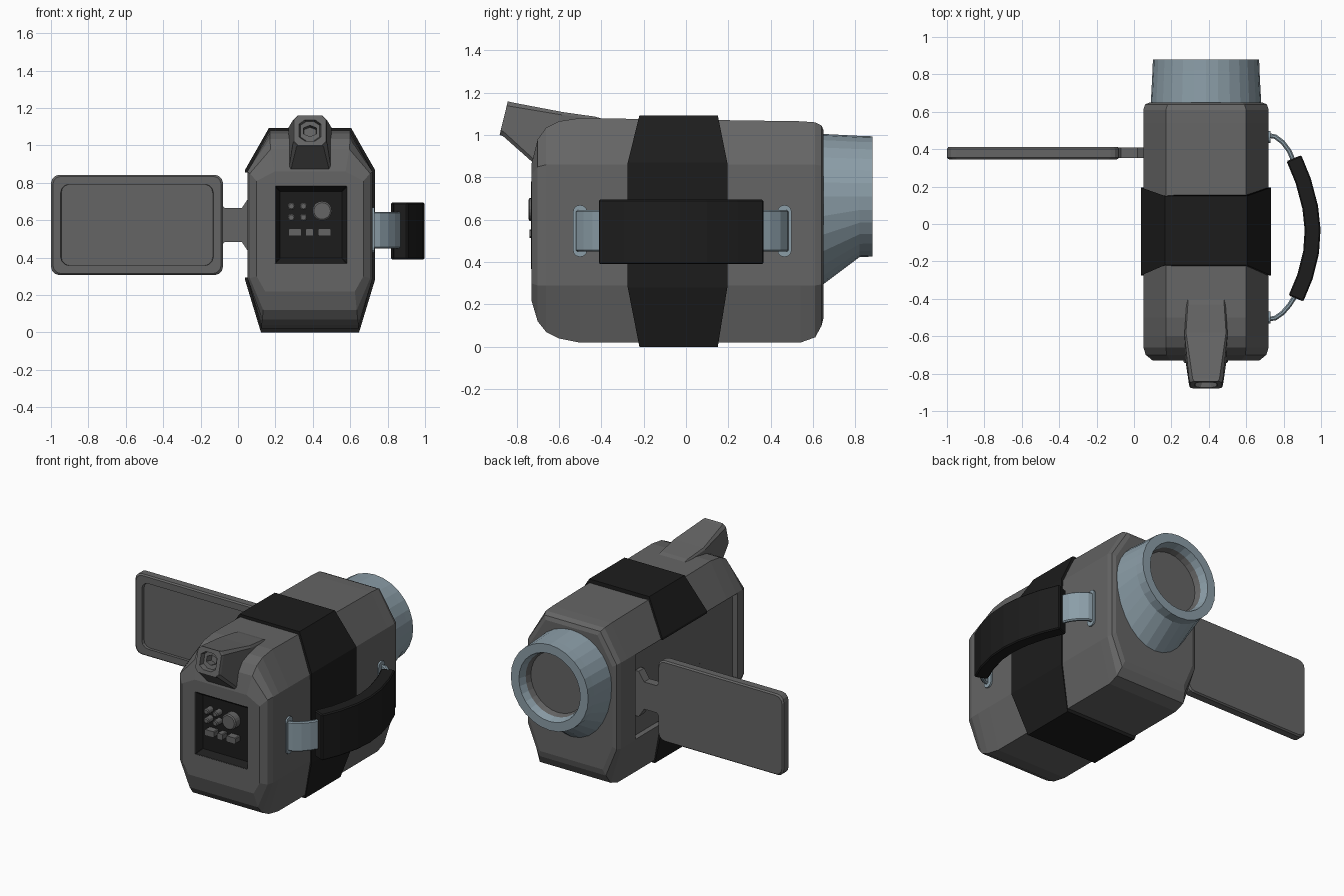
import bpy, bmesh
from math import sin, cos, pi
from mathutils import Vector

if "Cube" in bpy.data.objects:
    bpy.data.objects.remove(bpy.data.objects["Cube"])

CX = 0.385  # body centre line


def material(name, c):
    m = bpy.data.materials.new(name)
    m.diffuse_color = (*c, 1)
    m.use_nodes = True
    m.node_tree.nodes["Principled BSDF"].inputs["Base Color"].default_value = m.diffuse_color
    return m


BLACK = material("black_rubber", (0.012, 0.012, 0.012))
STEEL = material("blue_grey", (0.26, 0.34, 0.39))
GREY = material("body_grey", (0.13, 0.13, 0.13))


def loft(name, rings, mat=GREY, caps=(True, True)):
    """Skin a list of equal-length point rings into a solid."""
    bm = bmesh.new()
    vs = [[bm.verts.new(p) for p in r] for r in rings]
    n = len(rings[0])
    for a, b in zip(vs, vs[1:]):
        for i in range(n):
            j = (i + 1) % n
            bm.faces.new((a[i], a[j], b[j], b[i]))
    if caps[0]:
        bm.faces.new(vs[0])
    if caps[1]:
        bm.faces.new(vs[-1])
    bmesh.ops.recalc_face_normals(bm, faces=bm.faces)
    me = bpy.data.meshes.new(name)
    bm.to_mesh(me)
    bm.free()
    ob = bpy.data.objects.new(name, me)
    bpy.context.collection.objects.link(ob)
    me.materials.append(mat)
    return ob


def bevel(ob, w, seg=1):
    m = ob.modifiers.new("bevel", 'BEVEL')
    m.width, m.segments, m.limit_method = w, seg, 'ANGLE'


def rrect(cx, cz, hw, hh, r, y, n=3):
    """Rounded rectangle facing y."""
    pts = []
    for k, (sx, sz) in enumerate(((1, 1), (-1, 1), (-1, -1), (1, -1))):
        for i in range(n + 1):
            a = pi / 2 * (k + i / n)
            pts.append((cx + sx * (hw - r) + r * cos(a), y, cz + sz * (hh - r) + r * sin(a)))
    return pts


def octagon(y, w, wt, zt, zs, zl, wb, zb, y_end=None):
    """Body section; y_end lets the top and bottom edges sit at another y."""
    e = y if y_end is None else y_end
    half = [(wt, e, zt), (w, y, zs), (w, y, zl), (wb, e, zb)]
    return [(CX + x, v, z) for x, v, z in half] + [(CX - x, v, z) for x, v, z in half[::-1]]


def circle(y, r, cx, cz, n, drop=1.0):
    """Circle facing y; drop stretches its lower half."""
    return [(cx + r * cos(2 * pi * i / n), y,
             cz + r * sin(2 * pi * i / n) * (drop if i > n / 2 else 1)) for i in range(n)]


def box(name, x0, x1, y0, y1, z0, z1, mat=GREY):
    return loft(name, [[(x0, y, z0), (x1, y, z0), (x1, y, z1), (x0, y, z1)] for y in (y0, y1)], mat)


def cut(ob, cutter):
    m = ob.modifiers.new("cut", 'BOOLEAN')
    m.operation, m.object, m.solver = 'DIFFERENCE', cutter, 'EXACT'
    cutter.hide_render = True
    cutter.hide_viewport = False
    cutter.display_type = 'WIRE'


def ribbon(name, path, t, z0, z1, mat):
    """Flat strap following an (x, y) path."""
    rings = []
    for i, p in enumerate(path):
        a, b = Vector(path[max(i - 1, 0)]), Vector(path[min(i + 1, len(path) - 1)])
        d = (b - a).normalized()
        nx, ny = -d.y * t / 2, d.x * t / 2
        rings.append([(p[0] + s * nx, p[1] + s * ny, z) for s, z in ((1, z0), (1, z1), (-1, z1), (-1, z0))])
    ob = loft(name, rings, mat)
    bevel(ob, 0.007)
    return ob


# Main body
body = loft("body", [octagon(*s) for s in (
    (-0.73, 0.285, 0.19, 0.86, 0.81, 0.30, 0.24, 0.22),
    (-0.70, 0.322, 0.21, 0.98, 0.85, 0.29, 0.25, 0.12),
    (-0.66, 0.335, 0.215, 1.035, 0.86, 0.29, 0.255, 0.07),
    (-0.60, 0.335, 0.215, 1.065, 0.86, 0.29, 0.26, 0.04),
    (-0.50, 0.335, 0.215, 1.08, 0.86, 0.29, 0.26, 0.02),
    (0.54, 0.335, 0.215, 1.065, 0.86, 0.29, 0.26, 0.02),
    (0.61, 0.335, 0.215, 1.06, 0.86, 0.29, 0.26, 0.045),
    (0.64, 0.325, 0.205, 1.045, 0.855, 0.295, 0.245, 0.10),
    (0.65, 0.30, 0.19, 1.02, 0.84, 0.31, 0.23, 0.14))])

# Wide band around the body
dims = (0.347, 0.22, 1.093, 0.87, 0.28, 0.262, 0.0)
band = loft("body_band", [octagon(-0.275, *dims, y_end=-0.22), octagon(0.195, *dims, y_end=0.15)], BLACK)

# Recesses for the folded screen and the control panel
screen_cutter = box("screen_recess_cutter", -0.1, 0.085, -0.61, 0.46, 0.295, 0.855)
panel_cutter = box("panel_cutter", 0.2, 0.58, -0.8, -0.685, 0.37, 0.78)
cut(body, screen_cutter)
cut(band, screen_cutter)
cut(body, panel_cutter)

# Control panel tray and buttons
loft("control_panel", [rrect(0.39, 0.575, hw, hh, 0.002, y, 1) for hw, hh, y in
                       ((0.192, 0.207, -0.731), (0.165, 0.178, -0.69))], BLACK, (False, True))
for x in (0.285, 0.35):
    for z in (0.675, 0.615):
        loft("round_button", [circle(-0.68, 0.02, x, z, 12), circle(-0.738, 0.02, x, z, 12),
                              circle(-0.743, 0.014, x, z, 12)])
loft("dial", [circle(-0.68, 0.052, 0.45, 0.65, 20), circle(-0.738, 0.052, 0.45, 0.65, 20),
              circle(-0.744, 0.044, 0.45, 0.65, 20)])
for x, hw in ((0.305, 0.034), (0.382, 0.021), (0.463, 0.034)):
    loft("flat_button", [rrect(x, 0.535, hw, 0.02, 0.005, y, 1) for y in (-0.68, -0.738)])


# Viewfinder: tapering hood with a stepped eyepiece opening
def hood(yt, zt, yb, zb, hw, c):
    pts = [(-hw, c), (-hw, 1 - c), (-hw + c * .16, 1), (hw - c * .16, 1),
           (hw, 1 - c), (hw, c), (hw - c * .16, 0), (-hw + c * .16, 0)]
    return [(CX + x, yb + (yt - yb) * t, zb + (zt - zb) * t) for x, t in pts]


loft("viewfinder", [hood(*s) for s in (
    (-0.30, 1.05, -0.30, 0.92, 0.10, 0.05),
    (-0.43, 1.087, -0.43, 0.88, 0.105, 0.05),
    (-0.58, 1.108, -0.70, 0.85, 0.115, 0.05),
    (-0.826, 1.155, -0.864, 0.995, 0.091, 0.12),
    (-0.841, 1.16, -0.88, 1.0, 0.086, 0.14),
    (-0.847, 1.135, -0.874, 1.025, 0.058, 0.18),
    (-0.817, 1.128, -0.842, 1.025, 0.052, 0.2),
    (-0.819, 1.11, -0.836, 1.045, 0.035, 0.25),
    (-0.77, 1.10, -0.785, 1.035, 0.033, 0.25))])

# Lens barrel with lower flare, and its glass
N = 28
loft("lens_barrel", [circle(y, r, CX, 0.71, N, d) for y, r, d in (
    (0.60, 0.297, 1.45), (0.65, 0.295, 1.40), (0.82, 0.286, 1.0), (0.88, 0.284, 1.0),
    (0.88, 0.225, 1.0), (0.83, 0.21, 1.0))], STEEL, (True, False))
loft("lens_glass", [circle(y, r, CX, 0.71, N) for y, r in ((0.83, 0.212), (0.79, 0.20))],
     GREY, (False, True))

# Fold-out screen with framed recess
loft("screen", [rrect(-0.54, 0.575, *s) for s in (
    (0.39, 0.21, 0.03, 0.365), (0.405, 0.217, 0.045, 0.365), (0.408, 0.217, 0.045, 0.346),
    (0.45, 0.26, 0.045, 0.346), (0.46, 0.268, 0.045, 0.355),
    (0.46, 0.268, 0.045, 0.402), (0.452, 0.26, 0.045, 0.412))])

# Screen hinge, flared at both ends
half = [(-0.10, 0.12), (-0.07, 0.09), (0.02, 0.09), (0.06, 0.15), (0.10, 0.15)]
prof = [(x, 0.575 + h) for x, h in half] + [(x, 0.575 - h) for x, h in half[::-1]]
loft("screen_hinge", [[(x, y, z) for x, z in prof] for y in (0.352, 0.41)])

# Hand strap: webbing ends, padded grip and anchor plates
ribbon("strap_front", [(0.71, -0.51), (0.755, -0.503), (0.795, -0.475), (0.83, -0.435), (0.865, -0.38)],
       0.025, 0.45, 0.645, STEEL)
ribbon("strap_back", [(0.71, 0.475), (0.755, 0.467), (0.795, 0.437), (0.83, 0.39), (0.86, 0.32)],
       0.025, 0.45, 0.645, STEEL)
ribbon("strap_pad", [(0.855, 0.352), (0.905, 0.23), (0.942, 0.09), (0.955, -0.03), (0.947, -0.15),
                     (0.915, -0.28), (0.866, -0.398)], 0.085, 0.39, 0.695, BLACK)
for y in (-0.50, 0.465):
    ring = [[(x, y + p[0], p[2]) for p in rrect(0, 0.547, 0.033, 0.122, 0.03, 0)] for x in (0.70, 0.73)]
    loft("strap_anchor", ring, STEEL)
